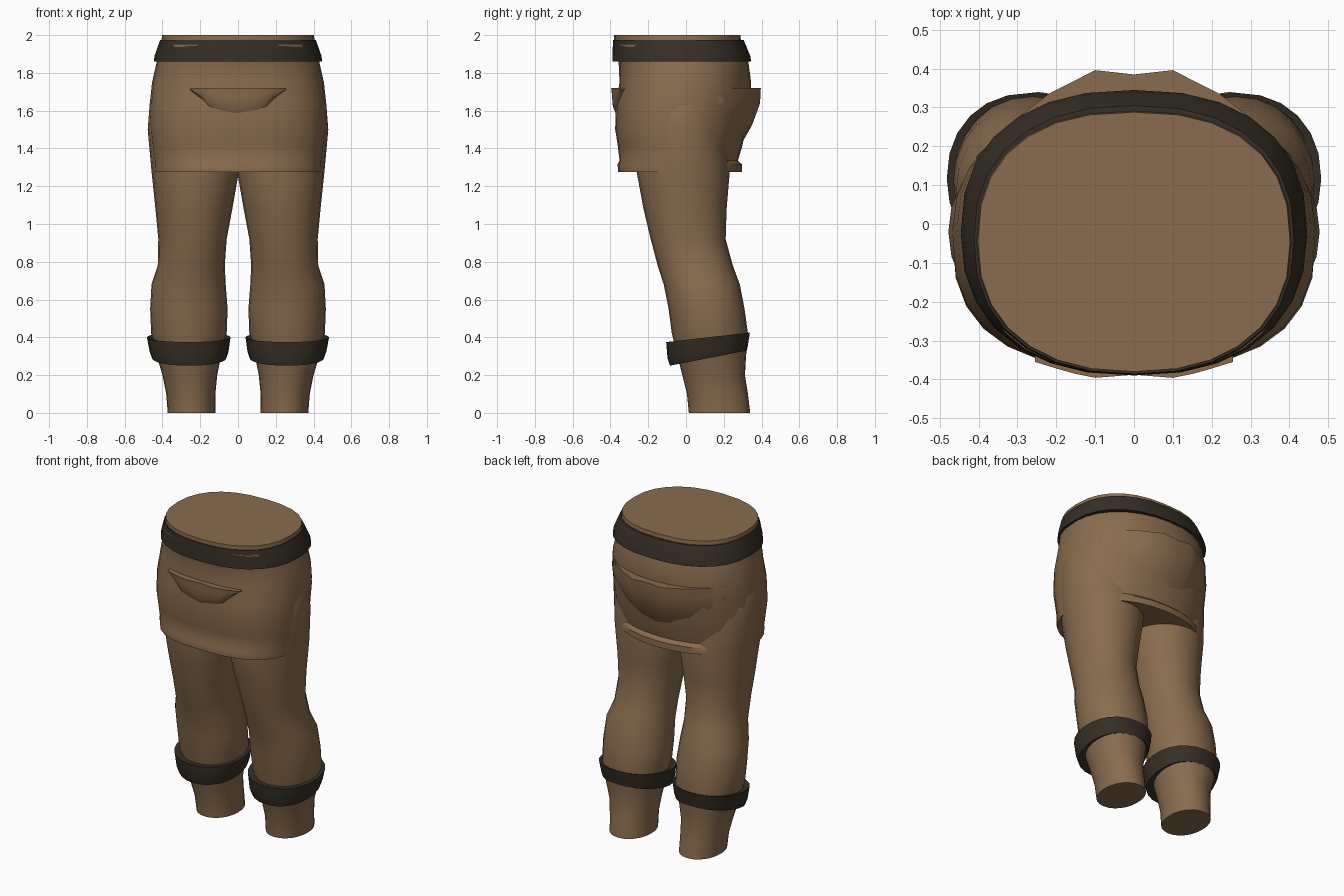
import bpy, bmesh, math

if "Cube" in bpy.data.objects:
    bpy.data.objects.remove(bpy.data.objects["Cube"])


def material(name, color):
    m = bpy.data.materials.new(name)
    m.diffuse_color = (*color, 1)
    m.use_nodes = True
    m.node_tree.nodes["Principled BSDF"].inputs["Base Color"].default_value = m.diffuse_color
    return m


BROWN = material("brown cloth", (0.25, 0.15, 0.075))
DARK = material("dark leather", (0.036, 0.028, 0.019))


def ring(x0, x1, y0, y1, n_front=2.0, n_back=2.0, seg=28):
    """Rounded outline filling a box, with its own squareness front and back."""
    cx, cy, a, b = (x0 + x1) / 2, (y0 + y1) / 2, (x1 - x0) / 2, (y1 - y0) / 2
    pts = []
    for i in range(seg):
        t = 2 * math.pi * i / seg
        c, s = math.cos(t), math.sin(t)
        e = 2 / (n_back if s > 0 else n_front)
        pts.append((cx + a * math.copysign(abs(c) ** e, c),
                    cy + b * math.copysign(abs(s) ** e, s)))
    return pts


def loft(name, rings, mat, closed=False, angle=40):
    """Skin a list of equal point rings; cap the ends or join last to first."""
    bm = bmesh.new()
    rows = [[bm.verts.new(p) for p in r] for r in rings]
    pairs = list(zip(rows, rows[1:]))
    if closed:
        pairs.append((rows[-1], rows[0]))
    else:
        bm.faces.new(rows[0])
        bm.faces.new(rows[-1])
    for a, b in pairs:
        for i in range(len(a)):
            j = (i + 1) % len(a)
            bm.faces.new((a[i], a[j], b[j], b[i]))
    bmesh.ops.recalc_face_normals(bm, faces=bm.faces)
    me = bpy.data.meshes.new(name)
    bm.to_mesh(me)
    bm.free()
    me.materials.append(mat)
    ob = bpy.data.objects.new(name, me)
    bpy.context.collection.objects.link(ob)
    bpy.ops.object.select_all(action='DESELECT')
    ob.select_set(True)
    bpy.context.view_layer.objects.active = ob
    bpy.ops.object.shade_smooth_by_angle(angle=math.radians(angle))
    return ob


# Hips with a rolled hem: z, half width, front y, back y
HIPS = [(1.275, 0.445, -0.36, 0.297), (1.315, 0.448, -0.362, 0.297),
        (1.335, 0.448, -0.352, 0.275), (1.42, 0.46, -0.362, 0.30),
        (1.50, 0.468, -0.375, 0.315), (1.63, 0.468, -0.372, 0.34),
        (1.75, 0.455, -0.352, 0.345), (1.86, 0.43, -0.357, 0.33),
        (1.95, 0.405, -0.38, 0.30)]
loft("hips", [[(x, y, z) for x, y in ring(-w, w, f, b, 2.6, 2.1)]
              for z, w, f, b in HIPS], BROWN)

# Flat waist top
loft("waist", [[(x, y, z) for x, y in ring(-w, w, -0.38, b, 2.3, 2.4)]
               for z, w, b in ((1.93, 0.41, 0.295), (2.0, 0.402, 0.288))], BROWN)

# Belt: closed band, flaring towards its lower edge
BELT = [(1.86, 0.41, -0.35, 0.31), (1.86, 0.446, -0.39, 0.345),
        (1.89, 0.442, -0.39, 0.34), (1.975, 0.412, -0.386, 0.305),
        (1.975, 0.39, -0.36, 0.28)]
loft("belt", [[(x, y, z) for x, y in ring(-w, w, f, b, 2.3, 2.35)]
              for z, w, f, b in BELT], DARK, closed=True)

# Legs: z, inner x, outer x, front y, back y
LEG = [(0.0, 0.12, 0.372, 0.015, 0.34), (0.1, 0.12, 0.38, 0.005, 0.328),
       (0.2, 0.11, 0.40, -0.02, 0.312), (0.3, 0.09, 0.43, -0.045, 0.318),
       (0.42, 0.06, 0.46, -0.075, 0.328), (0.55, 0.055, 0.465, -0.092, 0.31),
       (0.68, 0.065, 0.458, -0.118, 0.285), (0.78, 0.07, 0.425, -0.15, 0.248),
       (0.92, 0.06, 0.422, -0.187, 0.21), (1.08, 0.03, 0.437, -0.225, 0.215),
       (1.28, -0.005, 0.458, -0.262, 0.232), (1.5, -0.01, 0.478, -0.25, 0.21),
       (1.63, 0.0, 0.468, -0.23, 0.19), (1.74, 0.03, 0.42, -0.19, 0.16)]

# Cuffs: front z, back z, inner x, outer x, front y, back y
CUFF = [(0.27, 0.34, 0.10, 0.42, -0.04, 0.30), (0.25, 0.33, 0.062, 0.455, -0.085, 0.322),
        (0.29, 0.36, 0.05, 0.468, -0.098, 0.328), (0.375, 0.425, 0.04, 0.482, -0.105, 0.338),
        (0.37, 0.415, 0.08, 0.44, -0.06, 0.31)]

for side, s in (("left", -1), ("right", 1)):
    loft(side + "_leg", [[(s * x, y, z) for x, y in ring(x0, x1, f, b, 2.1, 2.1, 24)]
                         for z, x0, x1, f, b in LEG], BROWN, angle=50)
    loft(side + "_cuff",
         [[(s * x, y, zf + (zb - zf) * (y - f) / (b - f))
           for x, y in ring(x0, x1, f, b, 2.1, 2.2, 24)]
          for zf, zb, x0, x1, f, b in CUFF], DARK, closed=True)


def hip_y(x, z, back):
    """Depth of the hip surface at a given x and height."""
    for lo, hi in zip(HIPS, HIPS[1:]):
        if lo[0] <= z <= hi[0]:
            t = (z - lo[0]) / (hi[0] - lo[0])
            w, f, b = (lo[i] + t * (hi[i] - lo[i]) for i in (1, 2, 3))
            n = 2.1 if back else 2.6
            d = (b - f) / 2 * max(0, 1 - (abs(x) / w) ** n) ** (1 / n)
            return (f + b) / 2 + (d if back else -d)


def pouch(name, columns, back):
    """Draped pocket flap: flat top lip, sloping face sinking into the hips."""
    s = 1 if back else -1
    cols = [(-x, y, z) for x, y, z in columns[:0:-1]] + columns
    rings = []
    for x, y, zb in cols:
        y_in, y_low = hip_y(x, 1.72, back) - s * 0.04, hip_y(x, zb, back)
        drop = 1.72 - zb
        rings.append([(x, y_in, 1.72), (x, y, 1.72),
                      (x, y - s * 0.004, 1.72 - drop * 0.3),
                      (x, y * 0.5 + y_low * 0.5 + s * 0.006, 1.72 - drop * 0.68),
                      (x, y_low - s * 0.005, zb), (x, y_low - s * 0.04, zb + 0.01)])
    loft(name, rings, BROWN, angle=45)


# Pocket flaps: x, lip y, lower edge z
pouch("front_pocket", [(0, -0.388, 1.575), (0.1, -0.396, 1.60), (0.15, -0.386, 1.615),
                       (0.19, -0.375, 1.66), (0.255, -0.355, 1.71)], False)
pouch("back_pocket", [(0, 0.385, 1.43), (0.1, 0.396, 1.45), (0.22, 0.335, 1.50),
                      (0.33, 0.25, 1.57), (0.405, 0.165, 1.63)], True)
